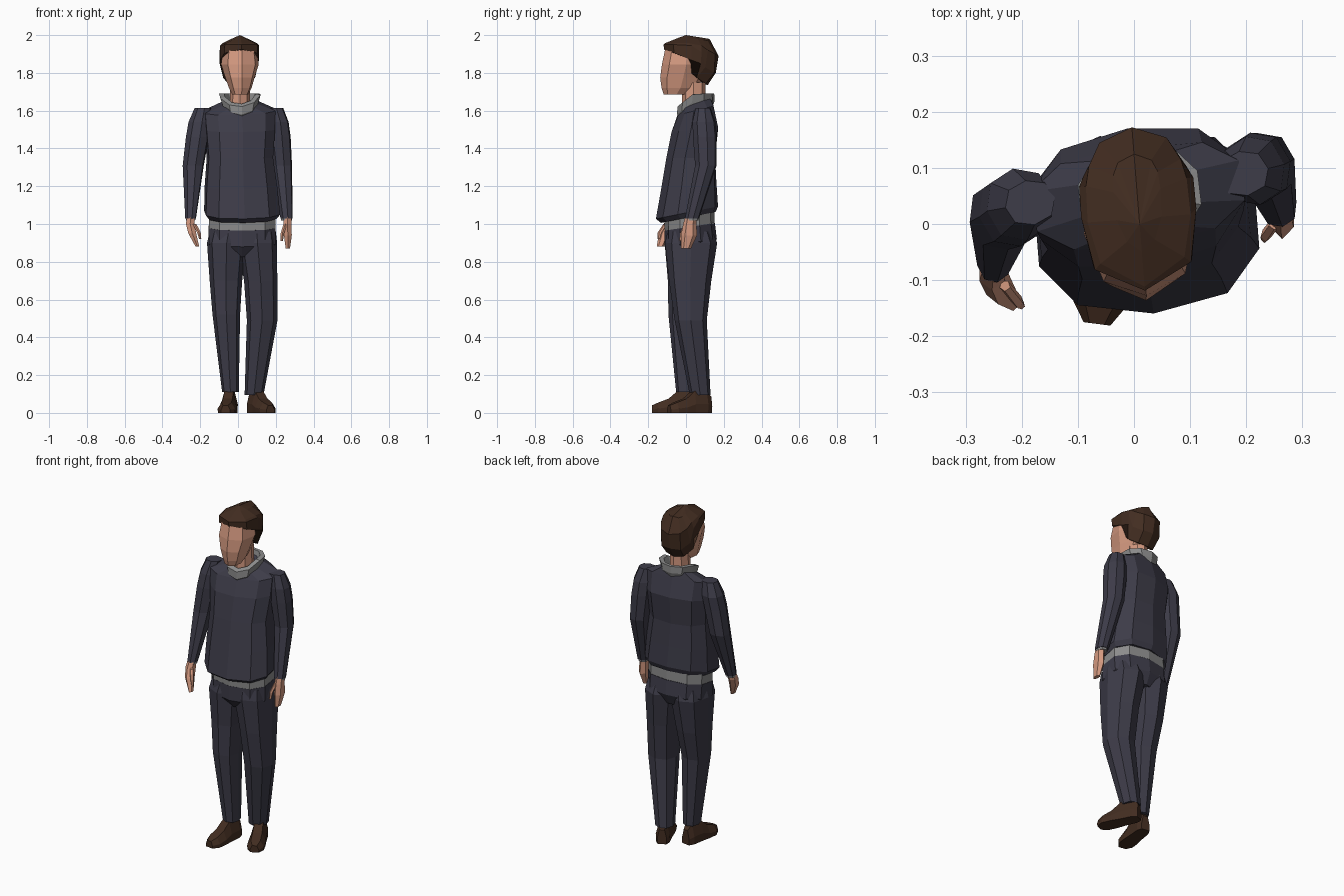
import bpy, bmesh, math
from mathutils import Vector, Matrix


def material(name, rgb):
    m = bpy.data.materials.new(name)
    m.diffuse_color = (*rgb, 1)
    return m


NAVY = material("navy cloth", (0.047, 0.045, 0.066))
SKIN = material("skin", (0.66, 0.32, 0.215))
BROWN = material("dark brown", (0.055, 0.026, 0.015))
GREY = material("grey cloth", (0.26, 0.26, 0.26))


def ring(cx, cy, cz, rx, ry, n=8, yaw=0.0, tilt=0.0, p=1.0):
    """Rounded cross-section; tilt raises z with y, p < 1 makes it boxier."""
    pts = []
    for i in range(n):
        a = 2 * math.pi * i / n - math.pi / 2
        c, s = math.cos(a), math.sin(a)
        x = math.copysign(abs(c) ** p, c) * rx if abs(c) > 1e-6 else 0
        y = math.copysign(abs(s) ** p, s) * ry if abs(s) > 1e-6 else 0
        v = Matrix.Rotation(yaw, 3, 'Z') @ Vector((x, y, 0))
        pts.append(Vector((cx + v.x, cy + v.y, cz + tilt * v.y)))
    return pts


def loft(name, rings, mat, tip=None, closed=True):
    bm = bmesh.new()
    rows = [[bm.verts.new(p) for p in r] for r in rings]
    n = len(rows[0])
    for a, b in zip(rows, rows[1:]):
        for i in range(n):
            bm.faces.new((a[i], a[(i + 1) % n], b[(i + 1) % n], b[i]))
    if closed:
        bm.faces.new(rows[0][::-1])
    if tip:
        t = bm.verts.new(tip)
        for i in range(n):
            bm.faces.new((rows[-1][i], rows[-1][(i + 1) % n], t))
    elif closed:
        bm.faces.new(rows[-1])
    bmesh.ops.recalc_face_normals(bm, faces=bm.faces)
    me = bpy.data.meshes.new(name)
    bm.to_mesh(me)
    bm.free()
    me.materials.append(mat)
    ob = bpy.data.objects.new(name, me)
    bpy.context.collection.objects.link(ob)
    return ob


def stack(name, rows, mat, **kw):
    return loft(name, [ring(*r, **kw) for r in rows], mat)


# Sweater body, hem tilted up at the back
loft("sweater_body", [
    ring(.022, .012, 1.035, .185, .145, 10, .08, .2, .8),
    ring(.022, .005, 1.06, .205, .165, 10, .08, .2, .8),
    ring(.016, .015, 1.2, .195, .147, 10, .1, .1, .8),
    ring(.01, .025, 1.35, .178, .13, 10, .12, 0, .8),
    ring(.008, .047, 1.5, .19, .125, 10, .15, .1, .8),
    ring(.007, .05, 1.6, .195, .092, 10, .15, .25, .8),
    ring(.01, .055, 1.64, .1, .08, 10, .12, .35, .9)], NAVY)


# Turned-up collar, falling to the front
def collar_ring(rx, ry, drop):
    pts = ring(.01, .052, 0, rx, ry, 10, .12)
    for p in pts:
        p.z = 1.69 - max(0, .04 - p.y) * .8 - drop
    return pts


loft("collar", [collar_ring(.092, .09, .065), collar_ring(.1, .1, .04),
                collar_ring(.113, .098, 0), collar_ring(.085, .08, .0),
                collar_ring(.06, .065, .06)], GREY)

# Undershirt band below the hem
stack("undershirt_band", [(.022, .02, .98, .183, .132), (.022, .018, 1.05, .183, .132)],
      GREY, n=10, tilt=.2, p=.8)

# Trousers
stack("trouser_hips", [(.02, .03, .84, .13, .1), (.022, .025, .9, .183, .138),
                       (.022, .02, .985, .185, .133)], NAVY, n=10, tilt=.15, p=.8)
stack("trouser_leg_left", [
    (-.04, .0, .11, .044, .052), (-.062, -.01, .52, .073, .083),
    (-.064, .012, .7, .086, .108), (-.06, .022, .9, .104, .135),
    (-.05, .022, .96, .1, .12)], NAVY, p=.85)
stack("trouser_leg_right", [
    (.085, .075, .095, .05, .055), (.128, .025, .49, .081, .085),
    (.12, .022, .7, .088, .112), (.103, .027, .9, .104, .138),
    (.1, .022, .96, .1, .12)], NAVY, p=.85)

# Sleeves, cuffs and hands
arms = {
    "left": ([(-.185, .038, 1.615, .045, .04), (-.203, .035, 1.54, .06, .065),
              (-.215, .025, 1.46, .062, .066), (-.237, .015, 1.31, .057, .062),
              (-.251, -.068, 1.03, .029, .037)],
             [(-.251, -.07, 1.045, .022, .028), (-.253, -.085, 1.0, .026, .033),
              (-.242, -.11, .95, .024, .033), (-.215, -.137, .88, .011, .018)],
             [(-.23, -.11, 1.0, .01, .01), (-.207, -.138, .955, .01, .012),
              (-.2, -.145, .92, .006, .007)]),
    "right": ([(.195, .09, 1.615, .045, .04), (.212, .095, 1.54, .057, .062),
               (.22, .1, 1.46, .06, .064), (.233, .105, 1.31, .054, .058),
               (.257, .032, 1.03, .033, .038)],
              [(.262, .028, 1.045, .023, .03), (.262, .02, 1.0, .024, .035),
               (.264, .016, .94, .024, .043), (.264, .0, .87, .013, .026)],
              [(.25, .0, 1.0, .01, .01), (.235, -.02, .95, .01, .012),
               (.232, -.026, .91, .006, .008)]),
}
for side, (sleeve, hand, thumb) in arms.items():
    stack("sleeve_" + side, sleeve, NAVY, yaw=.2, p=.9)
    x, y, z, rx, ry = sleeve[-1]
    stack("cuff_" + side, [(x, y, z + .01, rx - .003, ry - .003),
                           (x, y, z - .012, rx - .004, ry - .004)], GREY, yaw=.2)
    stack("hand_" + side, hand, SKIN, n=6)
    stack("thumb_" + side, thumb, SKIN, n=5)


# Shoes, lofted from heel to toe
def shoe(name, heel, toe):
    h, t = Vector((*heel, 0)), Vector((*toe, 0))
    d = t - h
    side = Vector((-d.y, d.x, 0)).normalized()
    rings = []
    for f, w, z in [(0, .026, .085), (.12, .039, .115), (.42, .042, .115),
                    (.62, .047, .075), (.85, .047, .055), (1, .024, .04)]:
        rings.append([h + d * f + side * w * a + Vector((0, 0, z * b)) for a, b in
                      [(-.95, 0), (-1, .4), (-.55, 1), (.55, 1), (1, .4), (.95, 0)]])
    loft(name, rings, BROWN)


shoe("shoe_left", (-.036, .055), (-.066, -.178))
shoe("shoe_right", (.07, .128), (.172, -.09))

# Neck and head
stack("neck", [(.01, .04, 1.57, .055, .062), (.01, .04, 1.75, .052, .062)], SKIN)
stack("head", [(.012, -.055, 1.685, .043, .063), (.012, -.035, 1.72, .06, .095),
               (.01, -.022, 1.775, .078, .115), (.01, -.008, 1.845, .1, .12),
               (.01, .0, 1.92, .09, .112), (.01, .01, 1.955, .07, .09)],
      SKIN, yaw=.1, p=.9)

# Hair cap: half outlines mirrored, hairline dropping behind the ears
halves = [
    [(0, -.117, 1.925), (.088, -.07, 1.905), (.103, .02, 1.868), (.102, .07, 1.85),
     (.085, .05, 1.775), (.055, .1, 1.742), (0, .115, 1.735)],
    [(0, -.119, 1.95), (.086, -.075, 1.95), (.103, .02, 1.945), (.102, .075, 1.91),
     (.092, .095, 1.83), (.06, .145, 1.8), (0, .158, 1.8)],
    [(0, -.112, 1.957), (.075, -.065, 1.957), (.092, .01, 1.957), (.09, .075, 1.945),
     (.082, .11, 1.92), (.06, .15, 1.9), (0, .173, 1.89)],
    [(0, -.05, 1.982), (.025, -.03, 1.982), (.04, .01, 1.982), (.042, .06, 1.978),
     (.04, .09, 1.974), (.03, .112, 1.972), (0, .125, 1.98)],
]
turn = Matrix.Translation((.01, 0, 0)) @ Matrix.Rotation(.08, 4, 'Z')
hair = [[turn @ Vector(p) for p in h + [(-x, y, z) for x, y, z in h[-2:0:-1]]]
        for h in halves]
loft("hair", hair, BROWN, tip=turn @ Vector((0, 0, 2.0)))
